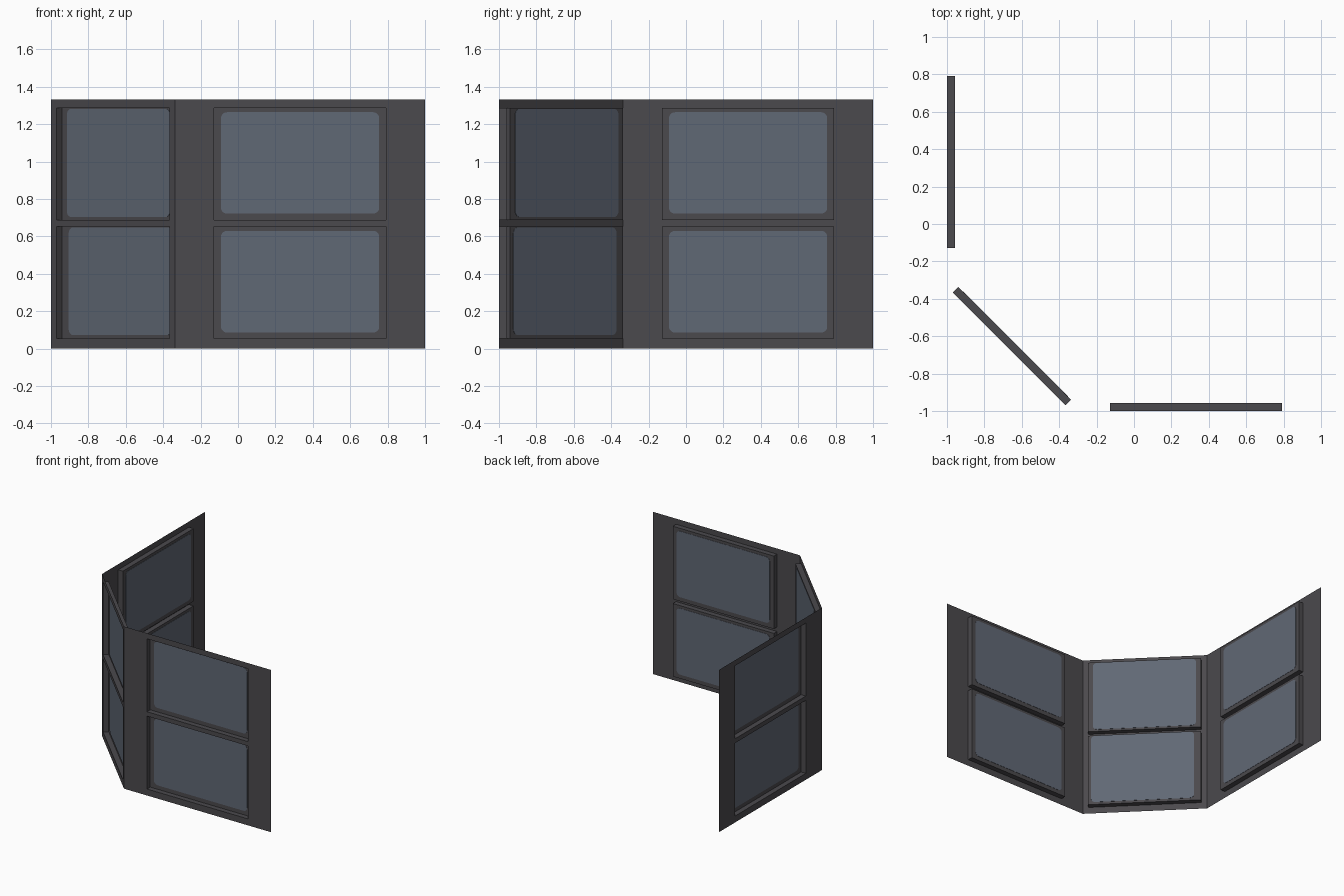
import bpy, bmesh, math
from mathutils import Vector

if "Cube" in bpy.data.objects:
    bpy.data.objects.remove(bpy.data.objects["Cube"])


def material(name, colour):
    m = bpy.data.materials.new(name)
    m.diffuse_color = (*colour, 1)
    m.use_nodes = True
    m.node_tree.nodes["Principled BSDF"].inputs["Base Color"].default_value = m.diffuse_color
    return m


FRAME = material("dark grey", (0.070, 0.067, 0.074))
GLASS = material("slate blue screen", (0.118, 0.138, 0.178))

H = 1.333        # wall height
DEPTH = 0.042    # recess depth
CORNER = -0.336  # where the diagonal wall meets the straight ones
ROWS = [(0.053, 0.652), (0.688, 1.287)]


def finish(bm, name, mat, normals=True):
    if normals:
        bmesh.ops.recalc_face_normals(bm, faces=bm.faces)
    me = bpy.data.meshes.new(name)
    bm.to_mesh(me)
    bm.free()
    me.materials.append(mat)
    ob = bpy.data.objects.new(name, me)
    bpy.context.collection.objects.link(ob)
    return ob


def wall(name, start, end, half, screens):
    start, end = Vector((*start, 0)), Vector((*end, 0))
    along = (end - start).normalized()
    inward = Vector((-along.y, along.x, 0))
    length = (end - start).length
    mid = length / 2

    def P(u, d, z):
        return start + along * u + inward * d + Vector((0, 0, z))

    # wall sheet with two openings
    us = [0, mid - half, mid + half, length]
    zs = [0, *ROWS[0], *ROWS[1], H]
    bm = bmesh.new()

    def quad(*pts):
        bm.faces.new([bm.verts.new(P(*p)) for p in pts])

    for i in range(3):
        for j in range(5):
            if i == 1 and j in (1, 3):
                continue
            quad((us[i], 0, zs[j]), (us[i + 1], 0, zs[j]),
                 (us[i + 1], 0, zs[j + 1]), (us[i], 0, zs[j + 1]))
    # recessed trays: four sides and a back, facing outwards
    a, b = us[1], us[2]
    for lo, hi in ROWS:
        ring = [(a, lo), (b, lo), (b, hi), (a, hi)]
        for k in range(4):
            (u0, z0), (u1, z1) = ring[k], ring[(k + 1) % 4]
            quad((u0, 0, z0), (u1, 0, z1), (u1, DEPTH, z1), (u0, DEPTH, z0))
        quad(*[(u, DEPTH, z) for u, z in ring])
    bmesh.ops.remove_doubles(bm, verts=bm.verts, dist=1e-5)
    finish(bm, name + "_wall", FRAME, False)

    # rounded screens, showing on both sides of the tray back
    for label, (shift, hw, lo, hi) in zip(("lower", "upper"), screens):
        bm = bmesh.new()
        r = 0.032
        outline = []
        corners = [(hw, hi), (-hw, hi), (-hw, lo), (hw, lo)]
        for q, (cu, cz) in enumerate(corners):
            ou = cu - math.copysign(r, cu)
            oz = cz - r if cz == hi else cz + r
            for s in range(6):
                t = math.pi / 2 * (q + s / 5)
                outline.append((mid + shift + ou + r * math.cos(t), oz + r * math.sin(t)))
        f = bm.faces.new([bm.verts.new(P(u, DEPTH - 0.002, z)) for u, z in outline])
        ext = bmesh.ops.extrude_face_region(bm, geom=[f], use_keep_orig=True)
        bmesh.ops.translate(bm, vec=inward * 0.004,
                            verts=[v for v in ext["geom"] if isinstance(v, bmesh.types.BMVert)])
        finish(bm, f"{name}_{label}_screen", GLASS)


# two straight walls and the diagonal one joining them
straight = [(0, 0.423, 0.086, 0.63), (0, 0.423, 0.722, 1.264)]
angled = [(0.014, 0.39, 0.073, 0.648), (0, 0.39, 0.704, 1.282)]
wall("left", (-1, 1), (-1, CORNER), 0.459, straight)
wall("diagonal", (-1, CORNER), (CORNER, -1), 0.427, angled)
wall("front", (CORNER, -1), (1, -1), 0.459, straight)
